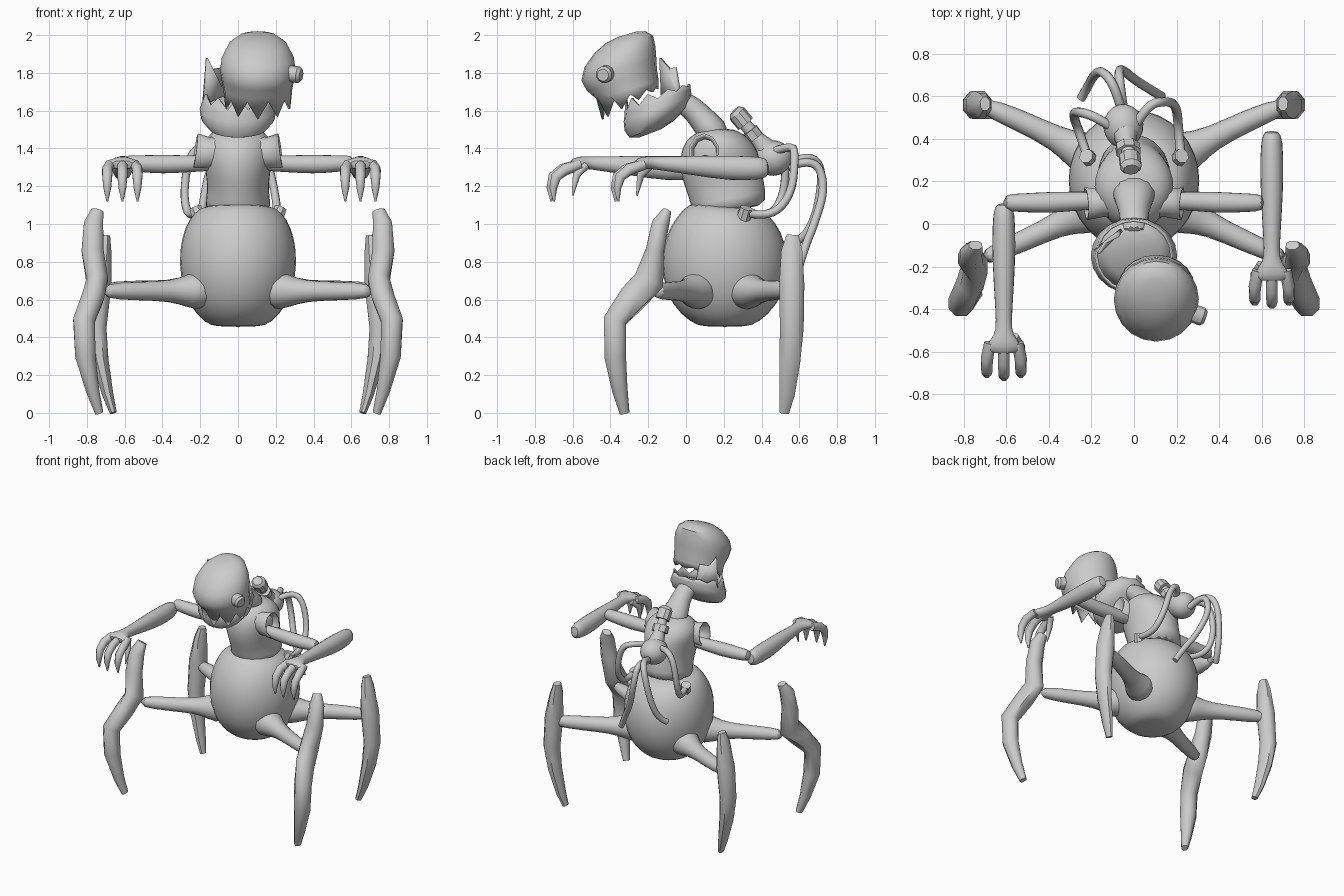
import bpy, bmesh, math
from mathutils import Vector

cube = bpy.data.objects.get("Cube")
if cube:
    bpy.data.objects.remove(cube)

grey = bpy.data.materials.new("plain grey")
grey.use_nodes = True
grey.diffuse_color = (0.6, 0.6, 0.6, 1)
grey.node_tree.nodes["Principled BSDF"].inputs["Base Color"].default_value = (0.6, 0.6, 0.6, 1)


def finish(obj, angle=50):
    bpy.ops.object.select_all(action='DESELECT')
    obj.select_set(True)
    bpy.context.view_layer.objects.active = obj
    bpy.ops.object.shade_smooth_by_angle(angle=math.radians(angle))
    return obj


def make(name, bm, subsurf=0, thickness=0, angle=50):
    bmesh.ops.recalc_face_normals(bm, faces=bm.faces)
    mesh = bpy.data.meshes.new(name)
    bm.to_mesh(mesh)
    bm.free()
    mesh.materials.append(grey)
    obj = bpy.data.objects.new(name, mesh)
    bpy.context.collection.objects.link(obj)
    if thickness:
        obj.modifiers.new("wall", 'SOLIDIFY').thickness = thickness
    if subsurf:
        mod = obj.modifiers.new("smooth", 'SUBSURF')
        mod.levels = mod.render_levels = subsurf
    return finish(obj, angle)


def skin_rings(bm, rings, caps):
    for low, high in zip(rings, rings[1:]):
        for i in range(len(low)):
            j = (i + 1) % len(low)
            bm.faces.new((low[i], low[j], high[j], high[i]))
    if caps[0]:
        bm.faces.new(rings[0])
    if caps[1]:
        bm.faces.new(rings[-1])


def loft(name, stations, sides=10, subsurf=0, caps=(True, True), thickness=0, angle=50):
    """Skin elliptical rings (x, y, z, side radius, other radius) along a path."""
    pts = [Vector(s[:3]) for s in stations]
    overall = (pts[-1] - pts[0]).normalized()
    ref = Vector((0, 1, 0)) if abs(overall.z) > 0.7 else Vector((0, 0, 1))
    bm, rings = bmesh.new(), []
    for k, s in enumerate(stations):
        tangent = (pts[min(k + 1, len(pts) - 1)] - pts[max(k - 1, 0)]).normalized()
        side = tangent.cross(ref).normalized()
        other = side.cross(tangent)
        ring = []
        for i in range(sides):
            a = math.tau * (i + 0.5) / sides
            ring.append(bm.verts.new(pts[k] + side * s[3] * math.cos(a) + other * s[-1] * math.sin(a)))
        rings.append(ring)
    skin_rings(bm, rings, caps)
    return make(name, bm, subsurf, thickness, angle)


def shell(name, cx, cy, rings_in, slope, jag, sides=20, thickness=0.012):
    """Sloped bowl whose rim has teeth, longest at the front. Rings are (z, y shift, rx, ry)."""
    bm, rings = bmesh.new(), []
    for k, (z, dy, rx, ry) in enumerate(rings_in):
        ring = []
        for i in range(sides):
            a = math.tau * i / sides
            y = dy + ry * math.sin(a)
            is_tooth = k == len(rings_in) - 1 and i % 2
            tooth = jag * (0.6 - 0.4 * math.sin(a)) if is_tooth else 0
            ring.append(bm.verts.new((cx + rx * math.cos(a), cy + y, z + slope * y + tooth)))
        rings.append(ring)
    skin_rings(bm, rings, (True, False))
    return make(name, bm, 0, thickness, 40)


def hose(name, points, radius=0.022):
    curve = bpy.data.curves.new(name, 'CURVE')
    curve.dimensions = '3D'
    curve.bevel_depth, curve.bevel_resolution = radius, 2
    curve.use_fill_caps = True
    spline = curve.splines.new('NURBS')
    spline.points.add(len(points) - 1)
    for p, co in zip(spline.points, points):
        p.co = (*co, 1)
    spline.use_endpoint_u, spline.order_u, spline.resolution_u = True, 3, 6
    curve.materials.append(grey)
    obj = bpy.data.objects.new(name, curve)
    bpy.context.collection.objects.link(obj)
    bpy.ops.object.select_all(action='DESELECT')
    obj.select_set(True)
    bpy.context.view_layer.objects.active = obj
    bpy.ops.object.convert(target='MESH')
    return finish(bpy.context.view_layer.objects.active)


# Abdomen and torso
loft("abdomen", [(0, .205, .455, .12, .12), (0, .205, .475, .18, .18), (0, .205, .57, .268, .29),
                 (0, .205, .72, .315, .34), (0, .205, .86, .318, .34), (0, .21, .98, .29, .3),
                 (0, .215, 1.06, .24, .235), (0, .22, 1.1, .18, .19)], 16, 1)
loft("torso", [(0, .235, 1.06, .19, .2), (0, .225, 1.13, .17, .205), (0, .205, 1.22, .165, .21),
               (0, .175, 1.32, .183, .22), (0, .175, 1.4, .195, .205), (0, .18, 1.46, .175, .16),
               (0, .18, 1.51, .11, .08)], 16, 1)
loft("neck", [(0, .18, 1.44, .13, .1), (0, .1, 1.54, .085, .075), (0, .03, 1.62, .065, .065),
              (0, -.06, 1.67, .08, .06)], 12, 1)

# Broken head: jaw bowl with a floor, and a tilted skull cap
shell("lower_jaw", 0, -.15, [(1.495, -.04, .08, .06), (1.515, -.03, .15, .12), (1.56, -.01, .195, .165),
                             (1.61, 0, .203, .18), (1.65, 0, .188, .175), (1.665, 0, .182, .172)], .38, .06)
shell("mouth_floor", 0, -.15, [(1.655, 0, .04, .04), (1.645, 0, .12, .11), (1.61, 0, .19, .17)], .38, 0)
shell("skull_cap", .105, -.35, [(1.993, .04, .05, .05), (1.98, .03, .105, .105), (1.945, .02, .155, .155),
                                (1.885, 0, .19, .188), (1.82, -.005, .2, .198), (1.76, .01, .192, .186),
                                (1.7, .04, .182, .165), (1.67, .055, .18, .15)], .3, -.09)
bm = bmesh.new()
shard = [bm.verts.new(p) for p in ((-.19, -.12, 1.63), (-.17, -.13, 1.88), (-.14, -.08, 1.82),
                                   (-.08, -.05, 1.83), (-.06, -.02, 1.66))]
bm.faces.new(shard)
make("cheek_shard", bm, 0, .015)
loft("ear_knob", [(.25, -.41, 1.8, .045, .045), (.32, -.435, 1.79, .045, .045),
                  (.335, -.44, 1.788, .032, .032)], 12, 0, angle=30)

# Arms: the left forearm has slipped backwards
for side, label, slip in ((-1, "right", 0), (1, "left", .34)):
    x = .612 * side if side < 0 else .648
    loft(label + "_shoulder_socket", [(.06 * side, .11, 1.385, .09, .09), (.15 * side, .1, 1.375, .07, .085),
                                      (.225 * side, .095, 1.385, .08, .095)], 10, 0, (True, False), .01)
    loft(label + "_upper_arm", [(.12 * side, .11, 1.32, .045, .045), (.24 * side, .11, 1.32, .045, .045),
                                (.4 * side, .1, 1.315, .055, .055), (.53 * side, .1, 1.32, .045, .045),
                                (.62 * side, .1, 1.325, .045, .045)], 10, 1)
    loft(label + "_forearm", [(x, .1 + slip, 1.3, .035, .045), (x, .06 + slip, 1.295, .055, .065),
                              (x, -.1 + slip, 1.295, .06, .072), (x, -.3 + slip, 1.31, .05, .054),
                              (x, -.47 + slip, 1.32, .037, .038), (x, -.52 + slip, 1.325, .045, .036),
                              (x, -.57 + slip, 1.325, .09, .035), (x, -.61 + slip, 1.31, .08, .03)], 10, 1)
    for n in (-1, 0, 1):
        fx, reach = x + n * .065, slip + .012 - .015 * (n == 0)
        spread = n * .015
        loft(f"{label}_finger", [(fx, -.57 + reach, 1.315, .028, .028),
                                 (fx + spread, -.65 + reach, 1.29, .029, .032),
                                 (fx + spread, -.7 + reach, 1.25, .028, .03),
                                 (fx + spread, -.715 + reach, 1.19, .022, .022),
                                 (fx + spread, -.71 + reach, 1.12, .005, .005)], 8)
    loft(label + "_thumb", [(x - side * .05, -.53 + slip, 1.31, .022, .022),
                            (x - side * .08, -.58 + slip, 1.26, .022, .022),
                            (x - side * .075, -.6 + slip, 1.15, .005, .005)], 8)

# Four legs: a flared strut and a curved blade each
for side, label in ((-1, "right"), (1, "left")):
    loft(label + "_front_strut", [(.16 * side, .08, .65, .14, .13), (.27 * side, .04, .645, .095, .09),
                                  (.35 * side, 0, .645, .058, .058), (.52 * side, -.08, .645, .052, .052),
                                  (.73 * side, -.17, .645, .045, .045)], 10, 1)
    loft(label + "_front_blade", [(.745 * side, -.1, 1.07, .035, .025), (.765 * side, -.135, 1.0, .055, .05),
                                  (.77 * side, -.165, .86, .063, .052), (.745 * side, -.195, .7, .062, .088),
                                  (.77 * side, -.28, .61, .064, .08), (.815 * side, -.375, .49, .062, .066),
                                  (.808 * side, -.375, .3, .058, .062), (.77 * side, -.35, .12, .038, .044),
                                  (.735 * side, -.325, 0, .024, .028)], 8)
    loft(label + "_rear_strut", [(.16 * side, .3, .65, .14, .13), (.27 * side, .35, .645, .095, .09),
                                 (.36 * side, .4, .645, .058, .058), (.54 * side, .49, .65, .055, .055),
                                 (.74 * side, .57, .65, .045, .045)], 10, 1)
    loft(label + "_rear_blade", [(.7 * side, .565, .94, .025, .035), (.71 * side, .56, .86, .043, .06),
                                 (.73 * side, .56, .68, .065, .072), (.75 * side, .56, .45, .058, .068),
                                 (.73 * side, .55, .28, .048, .06), (.69 * side, .535, .1, .032, .044),
                                 (.66 * side, .52, 0, .02, .027)], 8)
    # Hose socket on the abdomen
    loft(label + "_hose_socket", [(.2 * side, .3, 1.02, .04, .04), (.225 * side, .32, 1.085, .035, .035)], 8,
         angle=30)

# Back tank with its valve
loft("tank", [(-.05, .36, 1.34, .05, .05), (-.05, .41, 1.35, .09, .09), (-.05, .47, 1.35, .105, .105),
              (-.05, .53, 1.34, .08, .08), (-.05, .56, 1.33, .03, .03)], 12, 1)
loft("tank_neck", [(-.04, .42, 1.4, .06, .06), (-.03, .36, 1.47, .035, .035), (-.02, .3, 1.545, .033, .033)], 10)
loft("valve_collar", [(-.03, .365, 1.455, .06, .05), (-.025, .335, 1.495, .06, .05)], 8, angle=30)
loft("valve_cap", [(-.02, .315, 1.53, .052, .05), (-.015, .27, 1.585, .052, .05),
                   (-.013, .255, 1.6, .037, .032)], 10, angle=30)

# Hoses
hose("right_side_hose", [(-.1, .45, 1.38), (-.17, .5, 1.42), (-.26, .53, 1.37), (-.29, .52, 1.15),
                         (-.26, .44, 1.03), (-.22, .32, 1.06)])
hose("left_side_hose", [(0, .45, 1.38), (.06, .56, 1.42), (.15, .58, 1.37), (.2, .56, 1.15),
                        (.21, .44, 1.03), (.22, .32, 1.06)])
hose("right_rear_hose", [(-.06, .54, 1.32), (-.09, .65, 1.37), (-.15, .725, 1.3), (-.19, .7, 1.08),
                         (-.22, .64, .94), (-.25, .59, .91)])
hose("left_rear_hose", [(-.05, .54, 1.3), (-.07, .68, 1.36), (-.07, .74, 1.2), (0, .68, 1.0),
                        (.08, .63, .88), (.13, .6, .78)])
